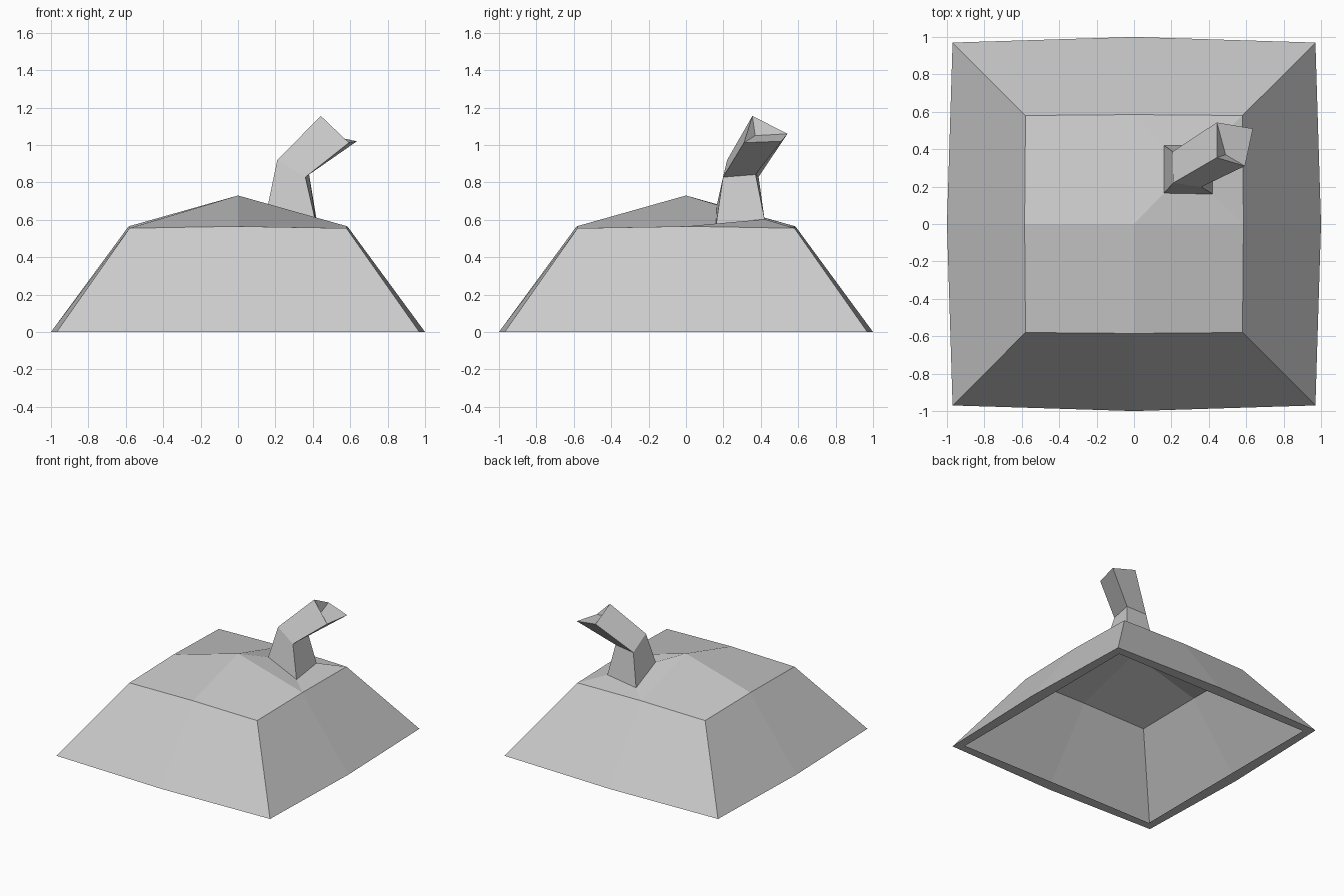
import bpy
import bmesh

if "Cube" in bpy.data.objects:
    bpy.data.objects.remove(bpy.data.objects["Cube"], do_unlink=True)

grey = bpy.data.materials.new("light_grey")
grey.use_nodes = True
colour = (0.6, 0.6, 0.6, 1)
grey.diffuse_color = colour
grey.node_tree.nodes["Principled BSDF"].inputs["Base Color"].default_value = colour

RIM = [(-1, -1), (0, -1), (1, -1), (1, 0), (1, 1), (0, 1), (-1, 1), (-1, 0)]


def point(bm, i, j, corner, middle, z):
    size = corner if i and j else middle
    return bm.verts.new((i * size, j * size, z))


def ground_ring(bm, corner, middle):
    return [point(bm, i, j, corner, middle, 0) for i, j in RIM]


def bridge(bm, low, high):
    """Join two closed rings of equal length with quads."""
    for k in range(len(low)):
        n = (k + 1) % len(low)
        bm.faces.new((low[k], low[n], high[n], high[k]))


bm = bmesh.new()

# Cap grid, peaked at the centre and bowed at the edge middles
cap = {}
for i in (-1, 0, 1):
    for j in (-1, 0, 1):
        z = 0.555 if i and j else 0.565 if i or j else 0.73
        cap[i, j] = point(bm, i, j, 0.58, 0.585, z)

# Thin sloping walls with a flat lip turned in under them
outer = ground_ring(bm, 0.97, 1.0)
lip = ground_ring(bm, 0.904, 0.902)
bridge(bm, outer, [cap[k] for k in RIM])
bridge(bm, lip, outer)

# Raised cap; the quarter that carries the horn stays open
for i in (-1, 0):
    for j in (-1, 0):
        keys = [(i, j), (i + 1, j), (i + 1, j + 1), (i, j + 1)]
        if (i, j) != (0, 0):
            bm.faces.new([cap[k] for k in keys])

# Bent horn growing out of that quarter
sections = [
    [(0.16, 0.165, 0.68), (0.42, 0.16, 0.567), (0.42, 0.42, 0.603), (0.16, 0.42, 0.565)],
    [(0.21, 0.22, 0.92), (0.36, 0.198, 0.828), (0.38, 0.372, 0.842), (0.207, 0.388, 0.83)],
    [(0.443, 0.355, 1.155), (0.593, 0.31, 1.012), (0.636, 0.51, 1.02), (0.443, 0.543, 1.06)],
]
last = [cap[k] for k in [(0, 0), (1, 0), (1, 1), (0, 1)]]
for section in sections:
    current = [bm.verts.new(p) for p in section]
    bridge(bm, last, current)
    last = current

# Notched end of the horn
notch = bm.verts.new((0.49, 0.37, 1.05))
top, right, tip, left = last
bm.faces.new((top, right, notch))
bm.faces.new((left, top, notch))
bm.faces.new((notch, right, tip, left))

mesh = bpy.data.meshes.new("horned_lid")
bm.to_mesh(mesh)
bm.free()
mesh.materials.append(grey)
lid = bpy.data.objects.new("horned_lid", mesh)
bpy.context.collection.objects.link(lid)
